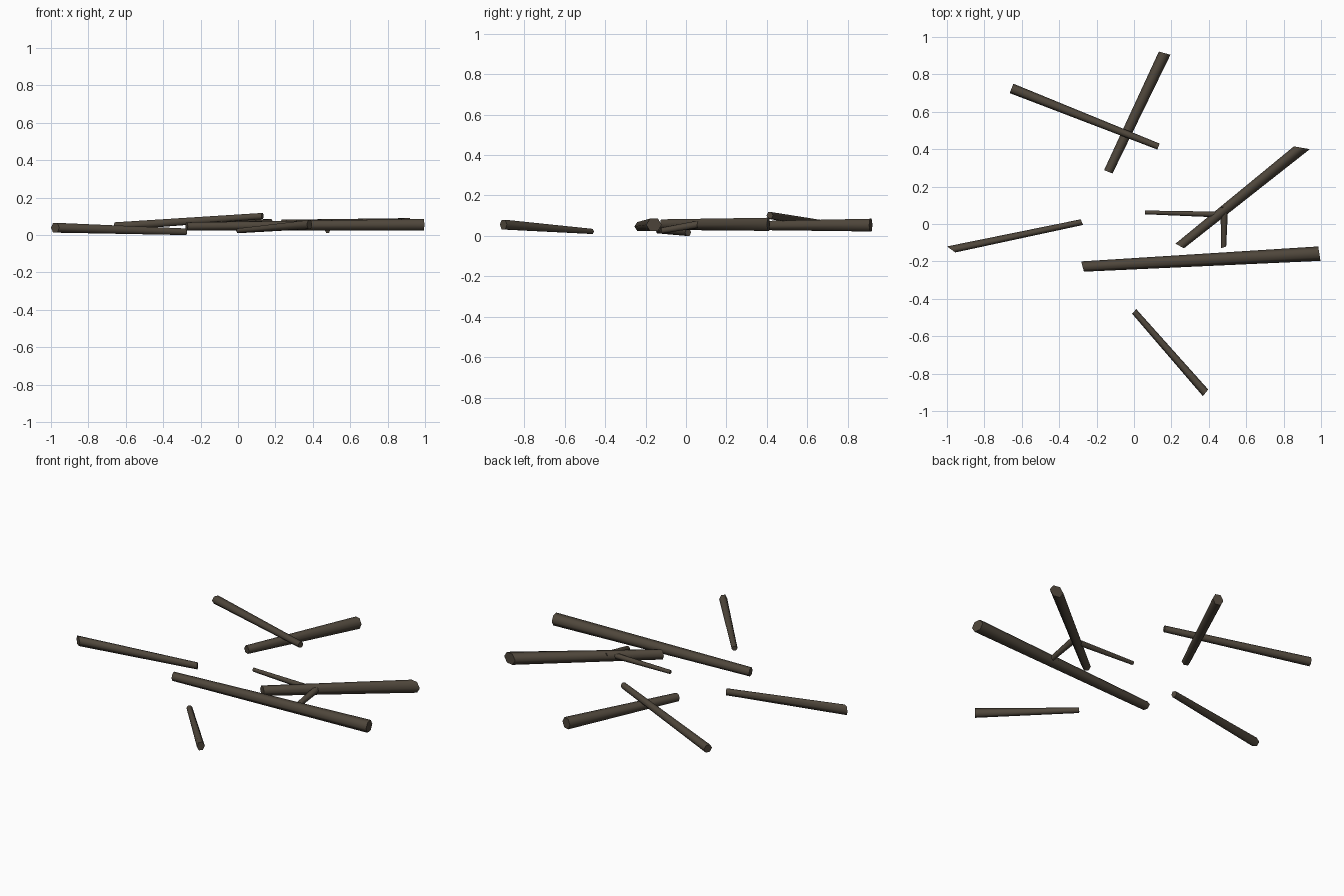
import bpy, bmesh, math
from mathutils import Vector

if "Cube" in bpy.data.objects:
    bpy.data.objects.remove(bpy.data.objects["Cube"])

bark = bpy.data.materials.new("dark_bark")
bark.diffuse_color = (0.078, 0.062, 0.044, 1)
bark.use_nodes = True
bark.node_tree.nodes["Principled BSDF"].inputs["Base Color"].default_value = bark.diffuse_color
SIDES = 6


def stick(name, start, end):
    """Tapered six-sided stick; each end = (left xy, right xy, bottom z, top z)."""
    bm = bmesh.new()
    rings = []
    for left, right, z0, z1 in (start, end):
        l, r = Vector(left), Vector(right)
        mid, half = (l + r) / 2, (r - l) / 2
        ring = []
        for k in range(SIDES):
            a = 2 * math.pi * k / SIDES
            p = mid + half * math.cos(a)
            z = (z0 + z1) / 2 + (z1 - z0) / 2 * math.sin(a) / math.sin(math.pi / 3)
            ring.append(bm.verts.new((p.x, p.y, z)))
        rings.append(ring)
    a, b = rings
    for k in range(SIDES):
        n = (k + 1) % SIDES
        bm.faces.new((a[k], a[n], b[n], b[k])).smooth = True
    bm.faces.new(a[::-1])
    bm.faces.new(b)
    bmesh.ops.recalc_face_normals(bm, faces=bm.faces)
    # keep the sawn ends crisp
    for e in bm.edges:
        if any(len(f.verts) == SIDES for f in e.link_faces):
            e.smooth = False
    me = bpy.data.meshes.new(name)
    bm.to_mesh(me)
    bm.free()
    me.materials.append(bark)
    ob = bpy.data.objects.new(name, me)
    bpy.context.collection.objects.link(ob)
    return ob


# loose sticks
stick("long_stick", ((-0.282, -0.20), (-0.268, -0.255), 0.025, 0.068),
      ((0.985, -0.12), (0.997, -0.197), 0.024, 0.086))
stick("back_stick", ((-0.16, 0.288), (-0.115, 0.27), 0.03, 0.072),
      ((0.133, 0.922), (0.195, 0.905), 0.022, 0.085))
stick("leaning_stick", ((-0.645, 0.75), (-0.665, 0.70), 0.025, 0.068),
      ((0.137, 0.43), (0.125, 0.398), 0.085, 0.118))
stick("left_stick", ((-1.0, -0.12), (-0.955, -0.152), 0.013, 0.065),
      ((-0.285, 0.025), (-0.272, -0.005), 0.0, 0.035))
stick("front_stick", ((0.012, -0.455), (-0.01, -0.48), 0.01, 0.035),
      ((0.397, -0.885), (0.368, -0.92), 0.032, 0.08))

# forked branch with two twigs
stick("thick_branch", ((0.222, -0.105), (0.267, -0.13), 0.03, 0.082),
      ((0.855, 0.415), (0.94, 0.40), 0.025, 0.09))
stick("side_twig", ((0.46, 0.035), (0.46, 0.066), 0.045, 0.075),
      ((0.06, 0.052), (0.06, 0.072), 0.056, 0.076))
stick("front_twig", ((0.463, 0.09), (0.503, 0.09), 0.045, 0.082),
      ((0.465, -0.13), (0.493, -0.12), 0.011, 0.04))
